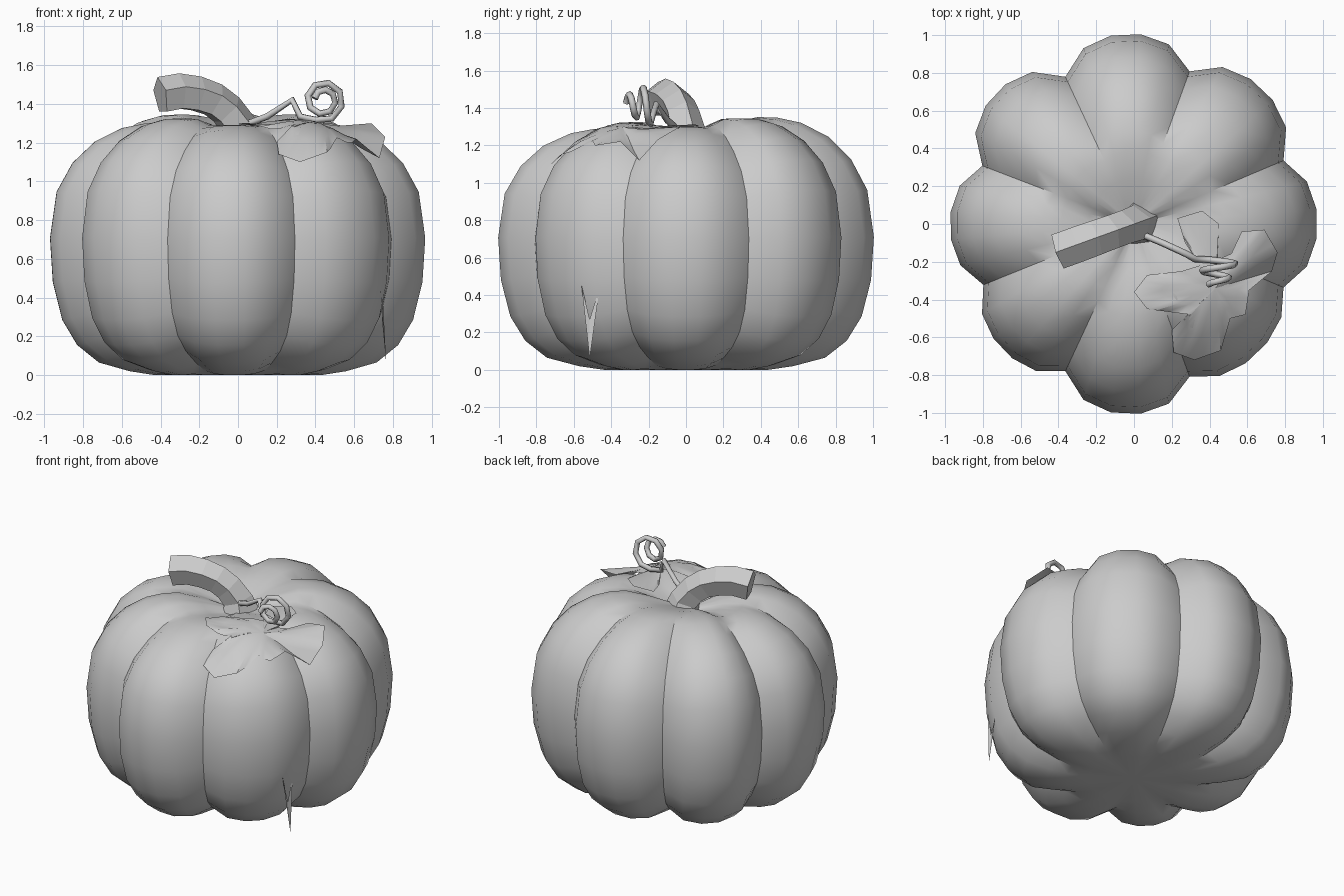
import bpy, bmesh
from math import sin, cos, radians
from mathutils import Vector
from mathutils.bvhtree import BVHTree

if "Cube" in bpy.data.objects:
    bpy.data.objects.remove(bpy.data.objects["Cube"])


def make_object(name, bm, smooth_angle=None):
    bmesh.ops.recalc_face_normals(bm, faces=bm.faces)
    mesh = bpy.data.meshes.new(name)
    bm.to_mesh(mesh)
    bm.free()
    obj = bpy.data.objects.new(name, mesh)
    bpy.context.collection.objects.link(obj)
    if smooth_angle:
        bpy.ops.object.select_all(action='DESELECT')
        obj.select_set(True)
        bpy.context.view_layer.objects.active = obj
        bpy.ops.object.shade_smooth_by_angle(angle=radians(smooth_angle))
    return obj


def bridge(bm, rings):
    for a, b in zip(rings, rings[1:]):
        n = len(a)
        for i in range(n):
            j = (i + 1) % n
            bm.faces.new((a[i], a[j], b[j], b[i]))


# Pumpkin body: eight lobes of five segments around a lathe profile;
# creases fade out towards the top dimple and the flat underside
PROFILE = [(.30, .0), (.45, .0), (.58, .02), (.74, .065), (.855, .155), (.935, .285),
           (.985, .48), (1.0, .71), (.965, .96), (.88, 1.12), (.76, 1.24),
           (.62, 1.315), (.5, 1.342), (.4, 1.345), (.25, 1.31), (.1, 1.265)]
NOTCH = [-23, 23, 70, 115, 159, 202, 245, 290, 337]
LOBE_R = [.965, .98, 1.0, 1.0, .968, .955, 1.0, .94]
LOBE_TOP = [.968, 1, 1.005, 1, .968, .985, .96, .975]
BULGE = [0, .75, 1, 1, .75]

columns = []
for k, lobe in enumerate(LOBE_R):
    for s, b in enumerate(BULGE):
        ang = NOTCH[k] + (NOTCH[k + 1] - NOTCH[k]) * s / 5
        top = LOBE_TOP[k] if b else (LOBE_TOP[k] + LOBE_TOP[k - 1]) / 2
        columns.append((radians(ang), .86 + (lobe * 1.005 - .86) * b, 1 - b, top))

bm = bmesh.new()
rings = []
for r, z in PROFILE:
    fade = max(0, min(1, (r - .3) / .4))
    ring = []
    for ang, f, crease, top in columns:
        rr = r * (.95 + (f - .95) * fade)
        zz = .65 + (z - .65) * (1 - .1 * crease * fade)
        if zz > .65:
            zz *= 1 + (top - 1) * (zz - .65) / .7
        ring.append(bm.verts.new((rr * cos(ang), rr * sin(ang), zz)))
    rings.append(ring)
bridge(bm, rings)
for ring, z in ((rings[0], .0), (rings[-1], 1.23)):
    c = bm.verts.new((0, 0, z))
    for i in range(len(ring)):
        bm.faces.new((ring[i], ring[(i + 1) % len(ring)], c))
bmesh.ops.recalc_face_normals(bm, faces=bm.faces)
surface = BVHTree.FromBMesh(bm)
make_object("pumpkin_body", bm, 35)

# Stem: five-sided section swept along a bend (distance, height, radius)
STEM = [(-.01, 1.2, .14), (0, 1.29, .1), (.06, 1.365, .095), (.13, 1.415, .095),
        (.22, 1.445, .098), (.32, 1.458, .1), (.425, 1.44, .1)]
heading = Vector((-.94, -.34, 0)).normalized()
side = heading.cross(Vector((0, 0, 1)))
path = [heading * s + Vector((0, 0, z)) for s, z, r in STEM]
bm = bmesh.new()
rings = []
for i, p in enumerate(path):
    tangent = (path[min(i + 1, len(path) - 1)] - path[max(i - 1, 0)]).normalized()
    up = side.cross(tangent)
    r = STEM[i][2]
    rings.append([bm.verts.new(p + r * (up * cos(radians(72 * k)) + side * sin(radians(72 * k))))
                  for k in range(5)])
bridge(bm, rings)
bm.faces.new(rings[0])
bm.faces.new(rings[-1])
make_object("stem", bm)

# Tendril: bent rod ending in a shrinking coil
points = [(.03, -.05, 1.29), (.15, -.1, 1.335), (.28, -.16, 1.42), (.32, -.185, 1.335)]
for i in range(15):
    t = i / 14
    a = radians(-110 + 640 * t)
    r = .11 - .065 * t
    points.append((.44 + r * cos(a), -.19 - .13 * t, 1.42 + r * sin(a)))
curve = bpy.data.curves.new("tendril", 'CURVE')
curve.dimensions = '3D'
curve.bevel_depth = .018
curve.bevel_resolution = 1
curve.use_fill_caps = True
spline = curve.splines.new('POLY')
spline.points.add(len(points) - 1)
for sp, p in zip(spline.points, points):
    sp.co = (*p, 1)
bpy.context.collection.objects.link(bpy.data.objects.new("tendril", curve))

# Leaf: lobed outline fanned from its middle and draped over the body
LEAF = [(.36, .07, 1.31), (.23, .03, 1.29), (.27, -.1, 1.28), (.38, -.21, 1.28),
        (.25, -.25, 1.27), (.07, -.27, 1.29), (0, -.36, 1.29), (.07, -.45, 1.29),
        (.22, -.47, 1.26), (.30, -.48, 1.24), (.2, -.56, 1.2), (.21, -.68, 1.14),
        (.32, -.72, 1.10), (.46, -.67, 1.15), (.51, -.5, 1.2), (.59, -.48, 1.2),
        (.61, -.35, 1.22), (.73, -.25, 1.12), (.76, -.15, 1.23), (.69, -.03, 1.3),
        (.57, -.04, 1.29), (.53, -.15, 1.28), (.44, -.19, 1.28), (.45, 0, 1.3)]
bm = bmesh.new()
middle = bm.verts.new((.43, -.34, 1.28))
rim = [bm.verts.new(p) for p in LEAF]
for i in range(len(rim)):
    bm.faces.new((middle, rim[i], rim[(i + 1) % len(rim)]))
bmesh.ops.subdivide_edges(bm, edges=bm.edges[:], cuts=2, use_grid_fill=True)
for v in bm.verts:
    hit = surface.ray_cast(Vector((v.co.x, v.co.y, 3)), Vector((0, 0, -1)))[0]
    if hit:
        v.co.z = max(v.co.z, hit.z + .01)
make_object("leaf", bm, 40)

# Leaf tip: forked sliver poking out low on the front right lobe
bm = bmesh.new()
a, b, c, d = [bm.verts.new(p) for p in ((.735, -.56, .46), (.745, -.46, .45),
                                        (.745, -.515, .27), (.765, -.515, .06))]
bm.faces.new((a, c, d))
bm.faces.new((c, b, d))
make_object("leaf_tip", bm)
